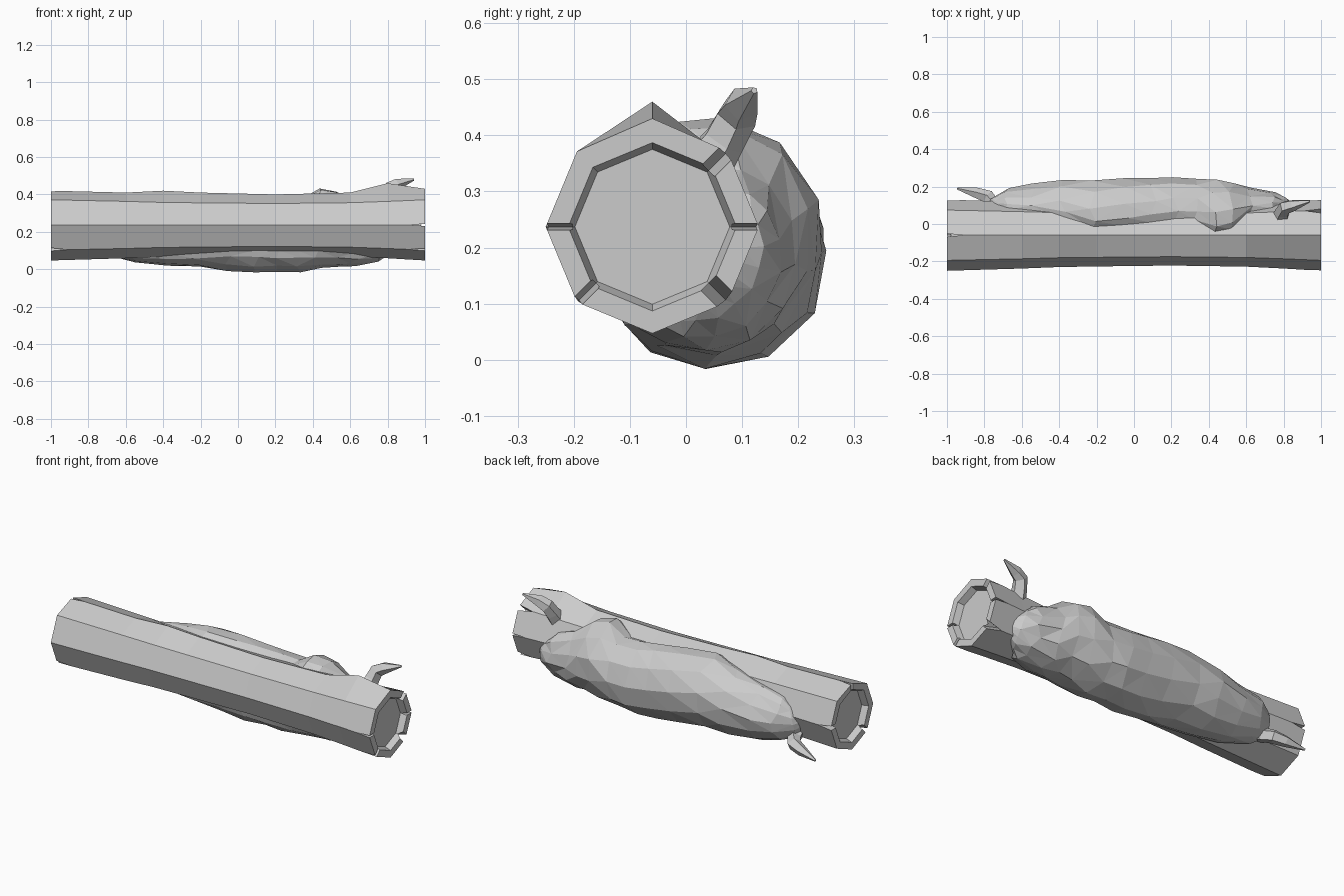
import bpy, bmesh, random
from math import sin, cos, pi, radians
from mathutils import Vector

if "Cube" in bpy.data.objects:
    bpy.data.objects.remove(bpy.data.objects["Cube"])

random.seed(4)
CY, CZ = -0.06, 0.237          # log axis


def polar(x, a, r):
    return Vector((x, CY + r * cos(a), CZ + r * sin(a)))


def make(name, rings):
    """Skin a list of point rings and cap both ends."""
    bm = bmesh.new()
    vr = [[bm.verts.new(p) for p in ring] for ring in rings]
    n = len(vr[0])
    for a, b in zip(vr, vr[1:]):
        for i in range(n):
            j = (i + 1) % n
            bm.faces.new((a[i], a[j], b[j], b[i]))
    bm.faces.new(vr[0])
    bm.faces.new(vr[-1])
    bmesh.ops.recalc_face_normals(bm, faces=bm.faces[:])
    me = bpy.data.meshes.new(name)
    bm.to_mesh(me)
    bm.free()
    ob = bpy.data.objects.new(name, me)
    bpy.context.collection.objects.link(ob)
    return ob


# Log: eight sided trunk with shallow recessed ends
stations = [(-0.965, .138, .138), (-1, .15, .15), (-1, .19, .183), (-.6, .178, .173),
            (-.4, .17, .183), (-.2, .167, .173), (.2, .162, .163), (.6, .168, .173),
            (.8, .178, .223), (1, .19, .193), (1, .15, .15), (.965, .138, .138)]
rings = []
for x, r, top in stations:
    rings.append([polar(x, i * pi / 4, top if i == 2 else r) for i in range(8)])
log = make("log", rings)

# Cracks in the end rims
cracks = [(1, 0, .006), (1, 45, .016), (1, 180, .006), (1, 225, .01), (1, 315, .02),
          (-1, 90, .009), (-1, 225, .012), (-1, 0, .012)]
for s, deg, w in cracks:
    a = radians(deg)
    side = Vector((0, -sin(a), cos(a)))
    tri = [(1.02, w * 1.2), (1.02, -w * 1.2), (.915, 0)]
    cutter = make("crack_cutter", [[polar(s * x, a, r) + side * o for x, o in tri]
                                   for r in (.142, .25)])
    cutter.hide_render = True
    cutter.hide_set(True)
    m = log.modifiers.new("crack", 'BOOLEAN')
    m.object = cutter
    m.operation = 'DIFFERENCE'
    m.solver = 'EXACT'

# Moss: thick mantle on the back; x, upper angle, lower angle, thickness
spans = [(-.79, 16, -58, .0), (-.77, 20, -62, .03), (-.68, 30, -70, .085), (-.55, 40, -86, .115),
         (-.38, 56, -98, .14), (-.22, 76, -106, .14), (-.05, 70, -115, .15),
         (.1, 63, -116, .16), (.22, 56, -112, .162), (.32, 56, -114, .15),
         (.43, 86, -116, .14), (.52, 78, -110, .125), (.62, 40, -104, .105),
         (.74, 24, -90, .075), (.83, 14, -78, .03), (.86, 6, -68, .0)]
ts = [0, .05, .14, .26, .38, .5, .62, .74, .86, .95, 1]
rings = []
for k, (x, hi, lo, h) in enumerate(spans):
    base = .147 + .022 * x * x
    end = k in (0, len(spans) - 1)
    outer = []
    for t in ts:
        a = radians(hi + (lo - hi) * t)
        mid = 0 < t < 1
        power = .9 if t < .5 else 1.2
        r = base + (h * max(sin(pi * t), 0) ** power + (.014 if not end else 0)) * mid
        jit = random.uniform(-.005, .005) if mid and not end else 0
        dx = random.uniform(-.02, .02) if mid and 1 < k < len(spans) - 2 else 0
        # round the two end outlines
        if k < 2:
            dx += .06 * abs(2 * t - 1) ** 2
        if k > len(spans) - 3:
            dx -= .07 * abs(2 * t - 1) ** 2
        outer.append(polar(x + dx, a, r + jit))
    inner = [polar(x, radians(hi + (lo - hi) * t), .12) for t in (.75, .5, .25)]
    rings.append(outer + inner)
moss = make("moss", rings)
facets = moss.modifiers.new("facets", 'TRIANGULATE')
facets.quad_method = 'SHORTEST_DIAGONAL'


# Branch stubs: bent five sided spikes
def branch(name, path):
    pts = [Vector(p[:3]) for p in path]
    rings = []
    for i, p in enumerate(pts):
        d = (pts[min(i + 1, len(pts) - 1)] - pts[max(i - 1, 0)]).normalized()
        u = d.cross(Vector((.3, 1, -1))).normalized()
        v = d.cross(u)
        rings.append([p + (u * cos(j * 2 * pi / 5) + v * sin(j * 2 * pi / 5)) * path[i][3]
                      for j in range(5)])
    make(name, rings)


branch("upper_branch", [(.785, .03, .34, .05), (.795, .065, .39, .04),
                        (.81, .09, .435, .038), (.85, .1, .455, .032), (.94, .122, .48, .006)])
branch("lower_branch", [(-.74, .04, .15, .05), (-.755, .105, .115, .038),
                        (-.78, .145, .098, .037), (-.84, .165, .085, .03), (-.945, .19, .065, .006)])
